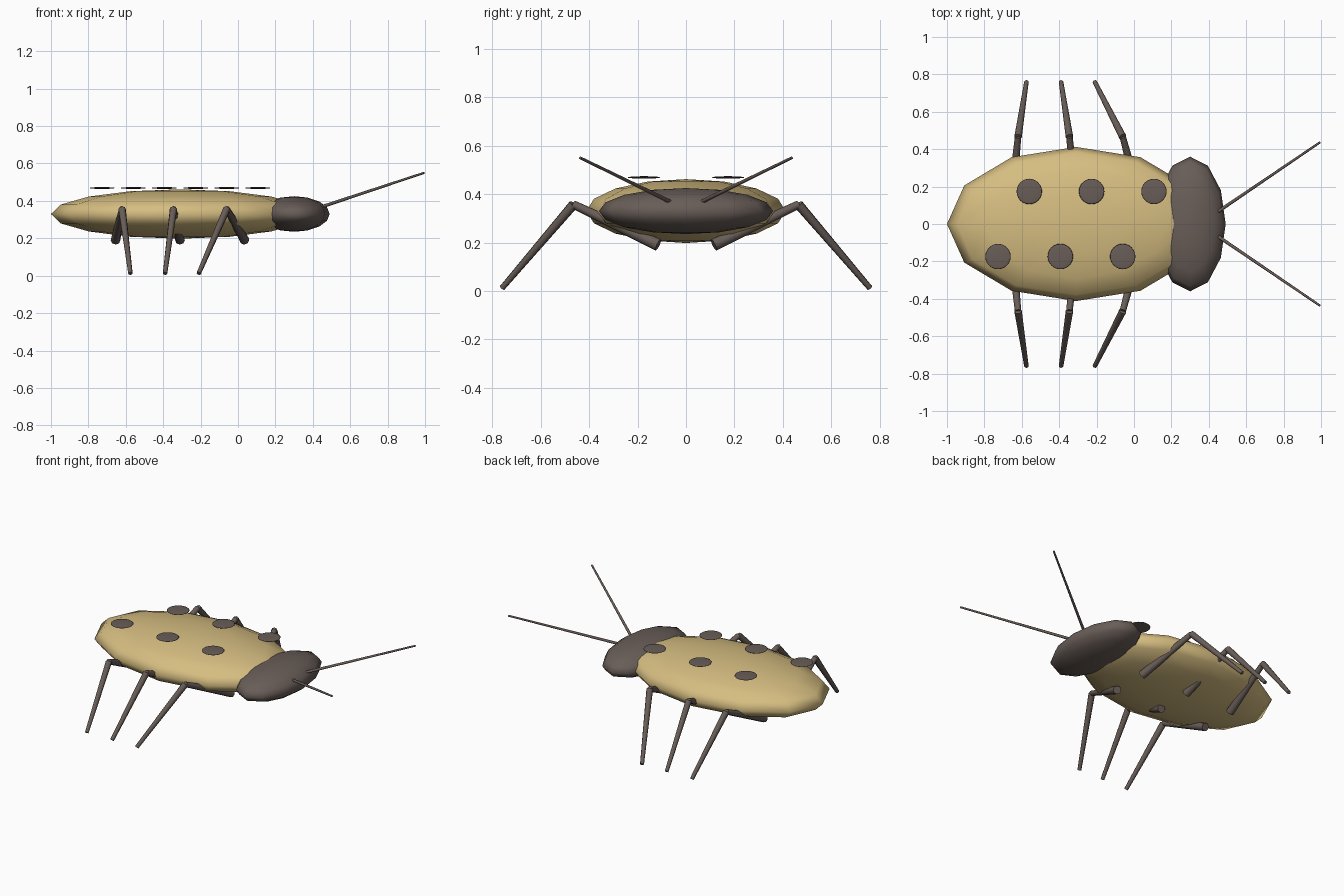
import bpy
from mathutils import Vector

cube = bpy.data.objects.get("Cube")
if cube:
    bpy.data.objects.remove(cube, do_unlink=True)


def material(name, rgb):
    m = bpy.data.materials.new(name)
    m.use_nodes = True
    m.diffuse_color = (*rgb, 1)
    m.node_tree.nodes["Principled BSDF"].inputs["Base Color"].default_value = (*rgb, 1)
    return m


tan = material("golden tan", (0.67, 0.51, 0.22))
brown = material("dark brown", (0.14, 0.11, 0.097))


def finish(name, mat, angle):
    ob = bpy.context.object
    ob.name = name
    ob.data.materials.append(mat)
    bpy.ops.object.transform_apply(location=False, rotation=True, scale=True)
    bpy.ops.object.shade_smooth_by_angle(angle=angle)


def ellipsoid(name, mat, centre, radii, segments, rings):
    bpy.ops.mesh.primitive_uv_sphere_add(segments=segments, ring_count=rings, location=centre)
    bpy.context.object.scale = radii
    finish(name, mat, 3.14)


def rod(name, start, end, r1, r2, sides=8):
    a, b = Vector(start), Vector(end)
    bpy.ops.mesh.primitive_cone_add(vertices=sides, radius1=r1, radius2=r2,
                                    depth=(b - a).length, location=(a + b) / 2,
                                    rotation=(b - a).to_track_quat('Z', 'Y').to_euler())
    finish(name, brown, 0.9)


# Wing shell and head
ellipsoid("body", tan, (-0.31, 0, 0.33), (0.69, 0.412, 0.132), 12, 8)
ellipsoid("head", brown, (0.30, 0, 0.33), (0.19, 0.36, 0.095), 12, 8)

# Spots floating just over the shell, staggered between the two sides
for i in range(3):
    for side, y, x in (("left", 0.174, -0.56), ("right", -0.174, -0.727)):
        ellipsoid(f"spot_{side}_{i + 1}", brown, (x + i / 3, y, 0.469),
                  (0.068, 0.068, 0.005), 24, 12)

# Legs: hip x, knee x, foot x
legs = {"rear": (-0.655, -0.62, -0.575),
        "middle": (-0.31, -0.345, -0.39),
        "front": (0.035, -0.06, -0.21)}
for side, s in (("left", 1), ("right", -1)):
    for name, (hip, knee, foot) in legs.items():
        joint = (knee, s * 0.465, 0.357)
        rod(f"{name}_upper_leg_{side}", (hip, s * 0.115, 0.19), joint, 0.026, 0.017)
        rod(f"{name}_lower_leg_{side}", joint, (foot, s * 0.76, 0.012), 0.02, 0.012)
    rod(f"antenna_{side}", (0.44, s * 0.06, 0.366), (0.995, s * 0.437, 0.55), 0.009, 0.006)
